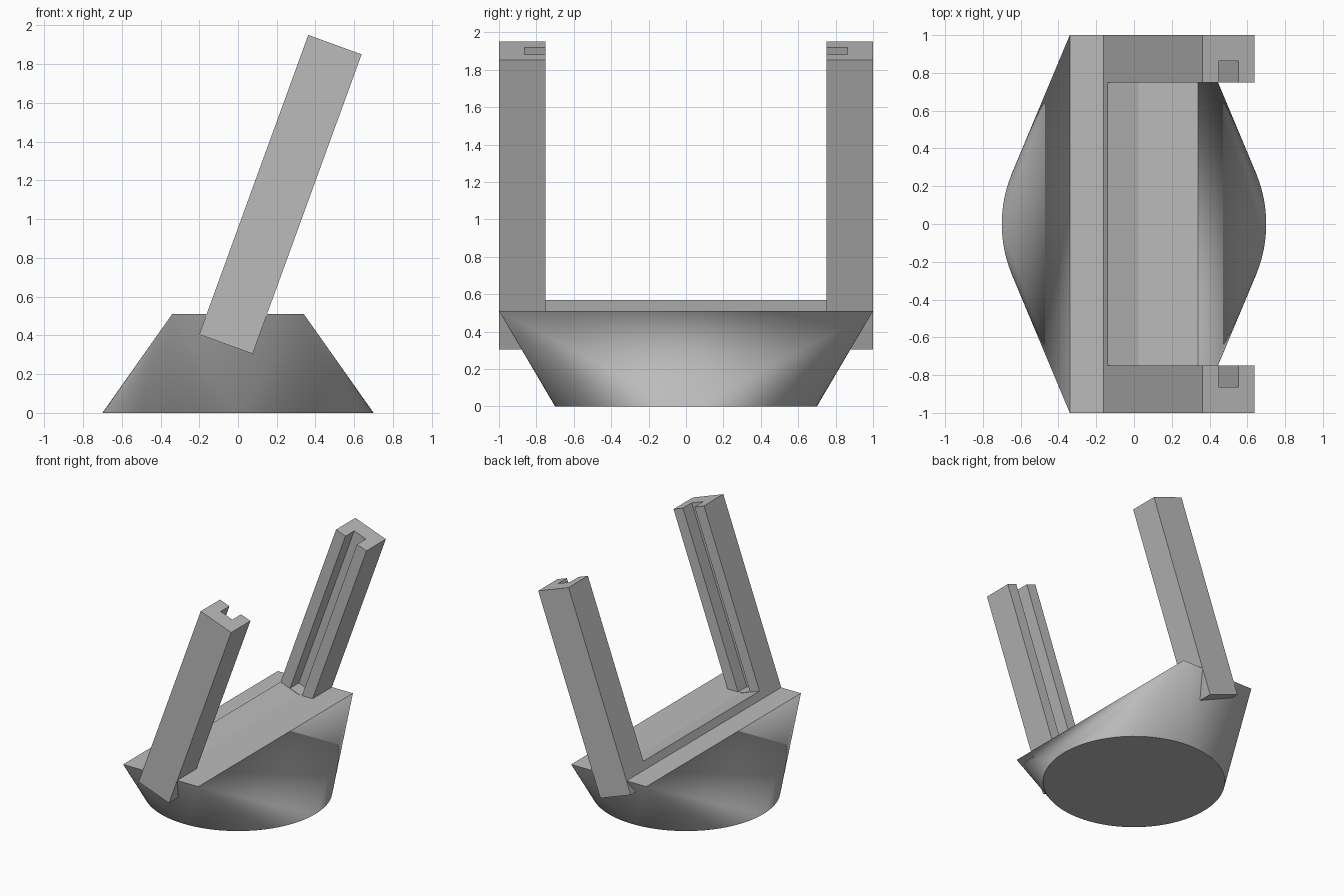
import bpy, bmesh, math
from mathutils import Matrix, Vector

cube = bpy.data.objects.get("Cube")
if cube:
    bpy.data.objects.remove(cube, do_unlink=True)

grey = bpy.data.materials.new("plain grey")
grey.use_nodes = True
colour = (0.5, 0.5, 0.5, 1)
grey.diffuse_color = colour
grey.node_tree.nodes["Principled BSDF"].inputs["Base Color"].default_value = colour

BASE_R, BASE_H, TOP_X, TOP_Y = 0.7, 0.51, 0.34, 1.0
WIDTH, LENGTH, BAR = 0.293, 1.645, 0.175      # leaning frame
INNER, SLOT_Y, SLOT_W = 0.75, 0.863, 0.112

# Frame space: x across the width, z along the lean, origin at the rear lower edge
lean = Matrix.Translation((-0.2, 0, 0.405)) @ Matrix.Rotation(math.radians(20), 4, 'Y')


def finish(bm, name):
    bmesh.ops.recalc_face_normals(bm, faces=bm.faces[:])
    mesh = bpy.data.meshes.new(name)
    bm.to_mesh(mesh)
    bm.free()
    mesh.materials.append(grey)
    obj = bpy.data.objects.new(name, mesh)
    bpy.context.collection.objects.link(obj)
    return obj


def select_only(obj):
    bpy.ops.object.select_all(action='DESELECT')
    obj.select_set(True)
    bpy.context.view_layer.objects.active = obj


# Base: round foot blending into a rectangular top
bm = bmesh.new()
N = 96
for i in range(N):
    a = math.tau * i / N
    bm.verts.new((BASE_R * math.cos(a), BASE_R * math.sin(a), 0))
for sx in (-1, 1):
    for sy in (-1, 1):
        bm.verts.new((sx * TOP_X, sy * TOP_Y, BASE_H))
bmesh.ops.convex_hull(bm, input=bm.verts[:])
bmesh.ops.dissolve_limit(bm, angle_limit=math.radians(0.1),
                         verts=bm.verts[:], edges=bm.edges[:])
base = finish(bm, "base")
select_only(base)
bpy.ops.object.shade_smooth_by_angle(angle=math.radians(30))

# Leaning frame: U outline (two posts and a cross bar) extruded across its width
bm = bmesh.new()
half = [(TOP_Y, 0), (TOP_Y, LENGTH), (INNER, LENGTH), (INNER, BAR)]
outline = half + [(-y, z) for y, z in reversed(half)]
face = bm.faces.new([bm.verts.new((0, y, z)) for y, z in outline])
moved = bmesh.ops.extrude_face_region(bm, geom=[face])["geom"]
bmesh.ops.translate(bm, vec=Vector((WIDTH, 0, 0)),
                    verts=[v for v in moved if isinstance(v, bmesh.types.BMVert)])
frame = finish(bm, "leaning_frame")
frame.matrix_world = lean

# Slots down the inner face of both posts
bm = bmesh.new()
low, high = BAR + 0.003, LENGTH + 0.1
for side in (-1, 1):
    size = Matrix.Diagonal((SLOT_W, SLOT_Y - 0.7, high - low, 1))
    place = Matrix.Translation((WIDTH / 2, side * (SLOT_Y + 0.7) / 2, (low + high) / 2))
    bmesh.ops.create_cube(bm, size=1, matrix=place @ size)
cutter = finish(bm, "slot_cutter")
cutter.matrix_world = lean
cut = frame.modifiers.new("slots", 'BOOLEAN')
cut.operation = 'DIFFERENCE'
cut.solver = 'EXACT'
cut.object = cutter
select_only(frame)
bpy.ops.object.modifier_apply(modifier=cut.name)
bpy.data.objects.remove(cutter, do_unlink=True)
